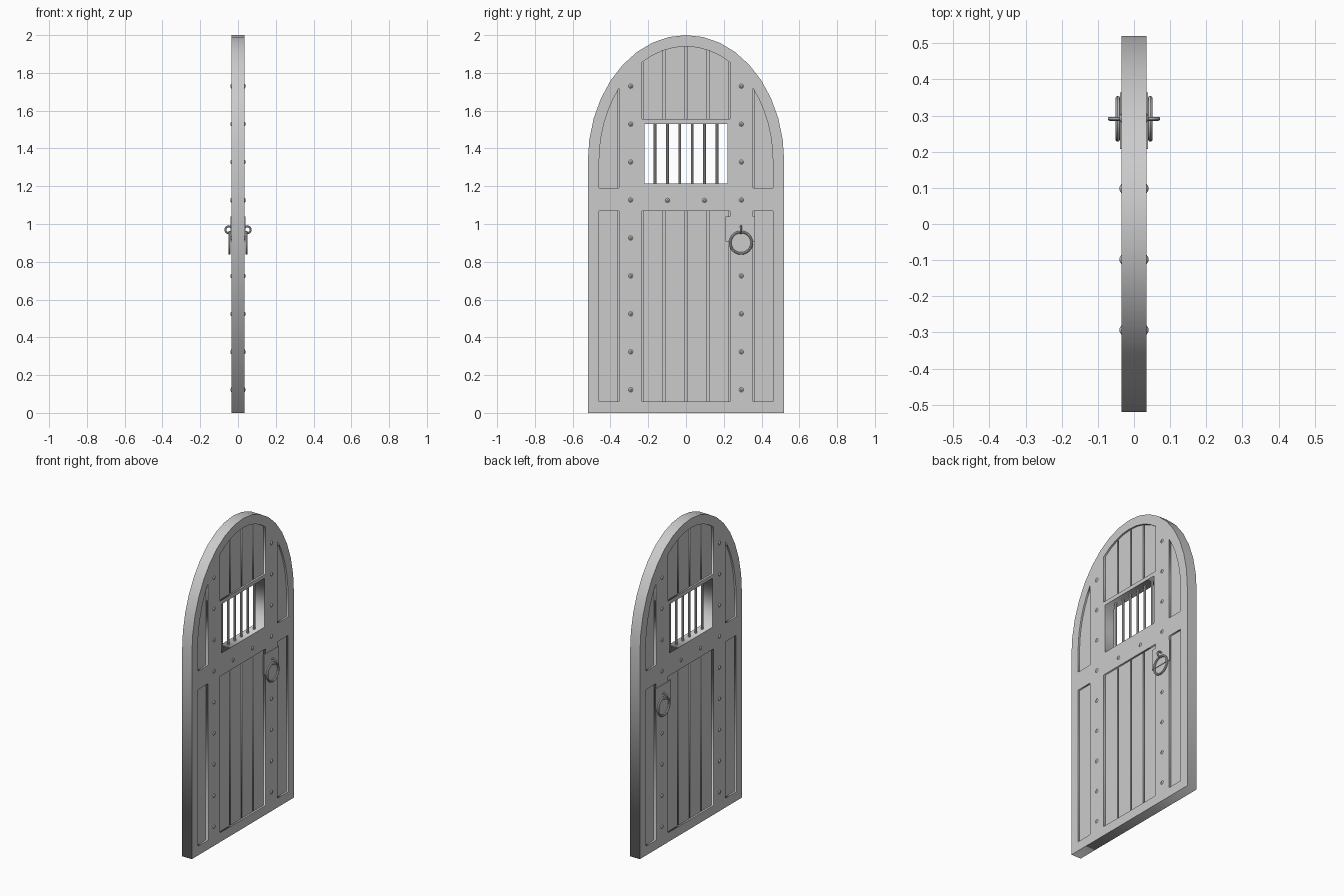
import bpy
from math import acos, cos, sin, pi

if "Cube" in bpy.data.objects:
    bpy.data.objects.remove(bpy.data.objects["Cube"])

HALF_W, SPRING, RISE, T = 0.52, 1.33, 0.67, 0.035


def arch(y0, y1, z0, inset, n):
    """Outline with a flat bottom at z0 and a top following the elliptical arch."""
    a, b = HALF_W - inset, RISE - inset
    t0, t1 = acos(y1 / a), acos(y0 / a)
    top = [(a * cos(t0 + (t1 - t0) * i / n), SPRING + b * sin(t0 + (t1 - t0) * i / n))
           for i in range(n + 1)]
    return [(y0, z0), (y1, z0)] + top


def rect(y0, y1, z0, z1):
    return [(y0, z0), (y1, z0), (y1, z1), (y0, z1)]


def slab(name, outlines, half):
    """Filled outline in the YZ plane (extra outlines are holes), thickened in x."""
    cu = bpy.data.curves.new(name, 'CURVE')
    cu.dimensions, cu.fill_mode, cu.extrude = '2D', 'BOTH', half
    for pts in outlines:
        sp = cu.splines.new('POLY')
        sp.points.add(len(pts) - 1)
        for p, (y, z) in zip(sp.points, pts):
            p.co = (y, z, 0, 1)
        sp.use_cyclic_u = True
    ob = bpy.data.objects.new(name, cu)
    bpy.context.collection.objects.link(ob)
    ob.rotation_euler = (pi / 2, 0, pi / 2)
    bpy.ops.object.select_all(action='DESELECT')
    ob.select_set(True)
    bpy.context.view_layer.objects.active = ob
    bpy.ops.object.convert(target='MESH')


def smooth(name):
    bpy.context.object.name = name
    bpy.ops.object.shade_smooth_by_angle()


window = rect(-0.22, 0.22, 1.215, 1.53)

# Arched frame with stiles and rails left around the openings
slab("door_frame", [
    arch(-HALF_W, HALF_W, 0, 0, 18), window,
    rect(-0.233, 0.233, 0.06, 1.07), arch(-0.233, 0.233, 1.555, 0.06, 8),
    rect(-0.46, -0.355, 0.06, 1.07), rect(0.355, 0.46, 0.06, 1.07),
    arch(-0.46, -0.355, 1.19, 0.06, 6), arch(0.355, 0.46, 1.19, 0.06, 6)], T)

# Backing board behind the plank gaps
slab("backing_board", [arch(-0.49, 0.49, 0.03, 0.03, 18),
                       rect(-0.225, 0.225, 1.21, 1.535)], 0.014)

# Recessed planks
for i in range(4):
    y0 = -0.233 + i * 0.1165 + 0.005
    y1 = y0 + 0.1065
    slab("lower_plank", [rect(y0, y1, 0.05, 1.08)], 0.024)
    slab("upper_plank", [arch(y0, y1, 1.545, 0.05, 4)], 0.024)
for y0, y1 in ((-0.465, -0.36), (0.36, 0.465)):
    slab("side_lower_plank", [rect(y0, y1, 0.05, 1.08)], 0.024)
    slab("side_upper_plank", [arch(y0, y1, 1.18, 0.05, 6)], 0.024)

# Window bars
for i in range(6):
    bpy.ops.mesh.primitive_cylinder_add(vertices=10, radius=0.0075, depth=0.335,
                                        location=(0, (i - 2.5) * 0.0655, 1.3725))
    smooth("window_bar")

# Studs, lock plates and ring handles on both faces
studs = [(s * 0.293, 0.122 + 0.201 * k) for s in (-1, 1) for k in range(9)
         if not (s == 1 and k == 4)] + [(-0.098, 1.125), (0.098, 1.125)]
for side in (-1, 1):
    for y, z in studs:
        bpy.ops.mesh.primitive_cone_add(vertices=8, radius1=0.014, radius2=0.005, depth=0.006,
                                        location=(side * (T + 0.002), y, z),
                                        rotation=(0, side * pi / 2, 0))
        bpy.context.object.name = "stud"
    bpy.ops.mesh.primitive_cube_add(size=1, location=(side * 0.0355, 0.286, 0.973))
    bpy.context.object.scale = (0.006, 0.156, 0.132)
    bpy.context.object.name = "lock_plate"
    bpy.ops.mesh.primitive_torus_add(major_segments=32, minor_segments=8, major_radius=0.057,
                                     minor_radius=0.0065, location=(side * 0.045, 0.291, 0.901),
                                     rotation=(0, pi / 2, 0))
    smooth("ring_handle")
    bpy.ops.mesh.primitive_torus_add(major_segments=20, minor_segments=8, major_radius=0.018,
                                     minor_radius=0.0055, location=(side * 0.049, 0.291, 0.970),
                                     rotation=(pi / 2, 0, 0))
    smooth("ring_staple")
